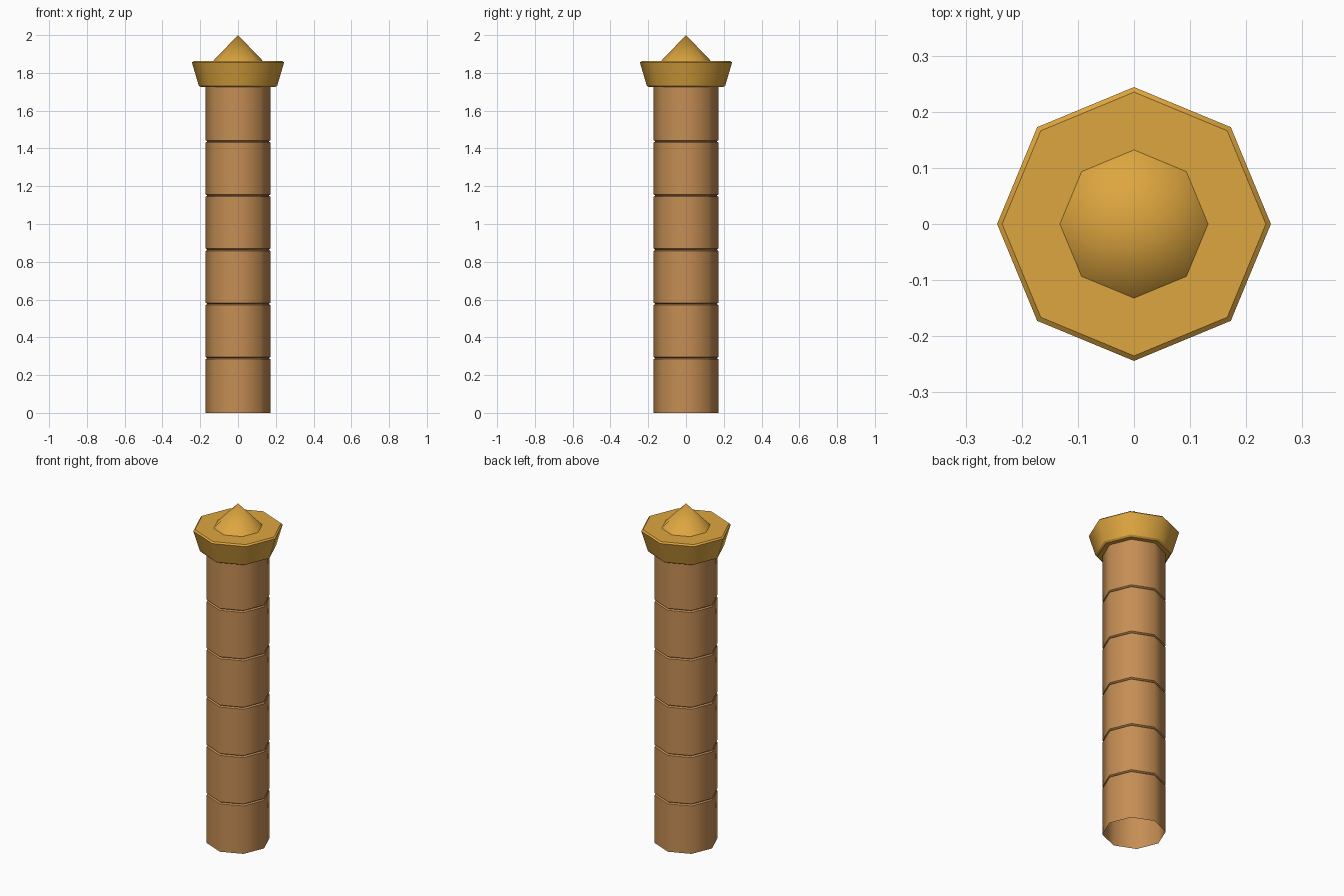
import bpy, bmesh, math

if "Cube" in bpy.data.objects:
    bpy.data.objects.remove(bpy.data.objects["Cube"])

SIDES = 8


def material(name, color):
    m = bpy.data.materials.new(name)
    m.diffuse_color = (*color, 1)
    m.use_nodes = True
    m.node_tree.nodes["Principled BSDF"].inputs["Base Color"].default_value = m.diffuse_color
    return m


wood = material("warm wood", (0.56, 0.27, 0.089))
gold = material("gold", (0.73, 0.38, 0.05))


def lathe(name, profile, mat, cap_bottom=False, cap_top=False):
    """Octagonal turned part: smooth around, crisp at each profile ring."""
    bm = bmesh.new()
    rings = []
    for r, z in profile:
        if r == 0:
            rings.append([bm.verts.new((0, 0, z))] * SIDES)
        else:
            rings.append([bm.verts.new((r * math.cos(i * math.tau / SIDES),
                                        r * math.sin(i * math.tau / SIDES), z))
                          for i in range(SIDES)])
    for lo, hi in zip(rings, rings[1:]):
        for i in range(SIDES):
            j = (i + 1) % SIDES
            corners = [lo[i], lo[j], hi[j], hi[i]]
            bm.faces.new(list(dict.fromkeys(corners))).smooth = True
    if cap_bottom:
        bm.faces.new(rings[0][::-1])
    if cap_top:
        bm.faces.new(rings[-1])
    for e in bm.edges:
        a, b = e.verts
        e.smooth = abs(a.co.z - b.co.z) > 1e-5
    me = bpy.data.meshes.new(name)
    bm.to_mesh(me)
    bm.free()
    me.materials.append(mat)
    ob = bpy.data.objects.new(name, me)
    bpy.context.collection.objects.link(ob)
    return ob


# Shaft: open-bottomed tube with five V grooves
R = 0.171
shaft = [(R, 0)]
for k in range(5):
    z = 0.29 + 0.2868 * k
    shaft += [(R, z - 0.006), (R - 0.008, z), (R, z + 0.006)]
shaft.append((R, 1.73))
lathe("shaft", shaft, wood)

# Flared capital with bevelled rims
lathe("capital", [(0.198, 1.725), (0.208, 1.734), (0.244, 1.855), (0.235, 1.863)],
      gold, True, True)

# Pointed finial
lathe("finial", [(0.133, 1.862), (0, 2.0)], gold)
